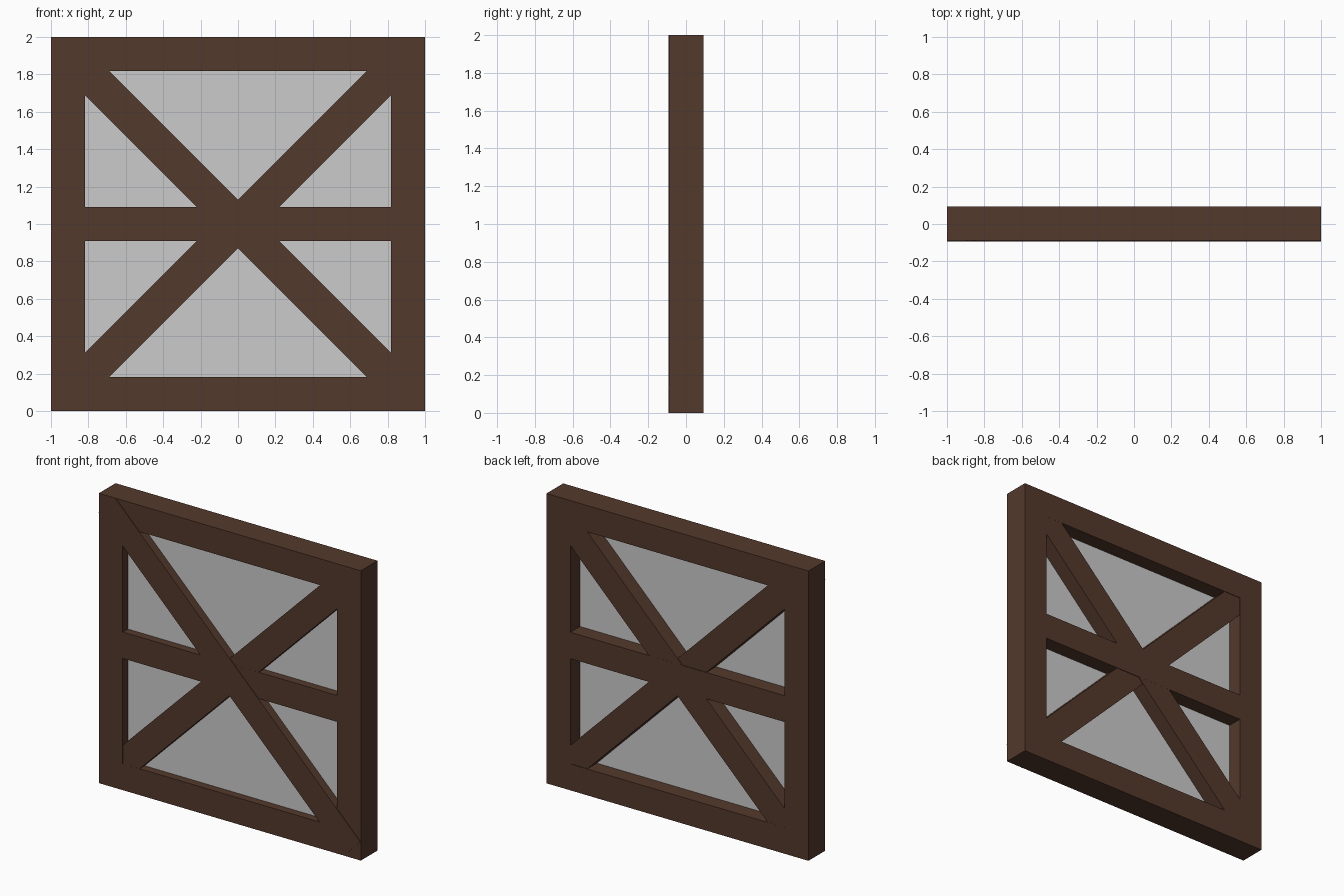
import bpy
from math import radians

if "Cube" in bpy.data.objects:
    bpy.data.objects.remove(bpy.data.objects["Cube"], do_unlink=True)


def material(name, colour):
    mat = bpy.data.materials.new(name)
    mat.use_nodes = True
    mat.diffuse_color = (*colour, 1)
    mat.node_tree.nodes["Principled BSDF"].inputs["Base Color"].default_value = (*colour, 1)
    return mat


wood = material("dark brown wood", (0.087, 0.041, 0.025))
glass = material("pale grey glass", (0.6, 0.6, 0.6))

BEAM = 0.182               # width of every timber
FRONT, BACK = -0.089, 0.093  # depth of the frame
STEP = 0.004               # how far the proud brace stands forward
INNER = 2 - 2 * BEAM


def board(name, x, z, width, height, mat=wood, y0=FRONT, y1=BACK, angle=0):
    """A box centred on x, z, running from y0 to y1, turned about y."""
    bpy.ops.mesh.primitive_cube_add(size=1, location=(x, (y0 + y1) / 2, z))
    obj = bpy.context.object
    obj.name = name
    obj.scale = (width, y1 - y0, height)
    obj.rotation_euler.y = radians(angle)
    bpy.ops.object.transform_apply(location=False, rotation=True, scale=True)
    obj.data.materials.append(mat)
    return obj


# Outer frame
edge = 1 - BEAM / 2
for side, x in (("left", edge), ("right", -edge)):
    board(side + "_stile", x, 1, BEAM, 2)
for side, z in (("bottom", BEAM / 2), ("top", 2 - BEAM / 2)):
    board(side + "_rail", 0, z, INNER, BEAM)
board("middle_rail", 0, 1, INNER, BEAM)

# Crossed braces, their square ends just touching the outer edges
length = 2 * 2 ** 0.5 - BEAM
board("proud_brace", 0, 1, length, BEAM, y0=FRONT - STEP, y1=BACK - STEP, angle=45)
board("flush_brace", 0, 1, length, BEAM, y0=FRONT + 0.0005, y1=BACK - 0.0005, angle=-45)

# Glass sheet behind the timbers
board("glass_pane", 0, 1, INNER, INNER, glass, y0=-0.034, y1=-0.012)
